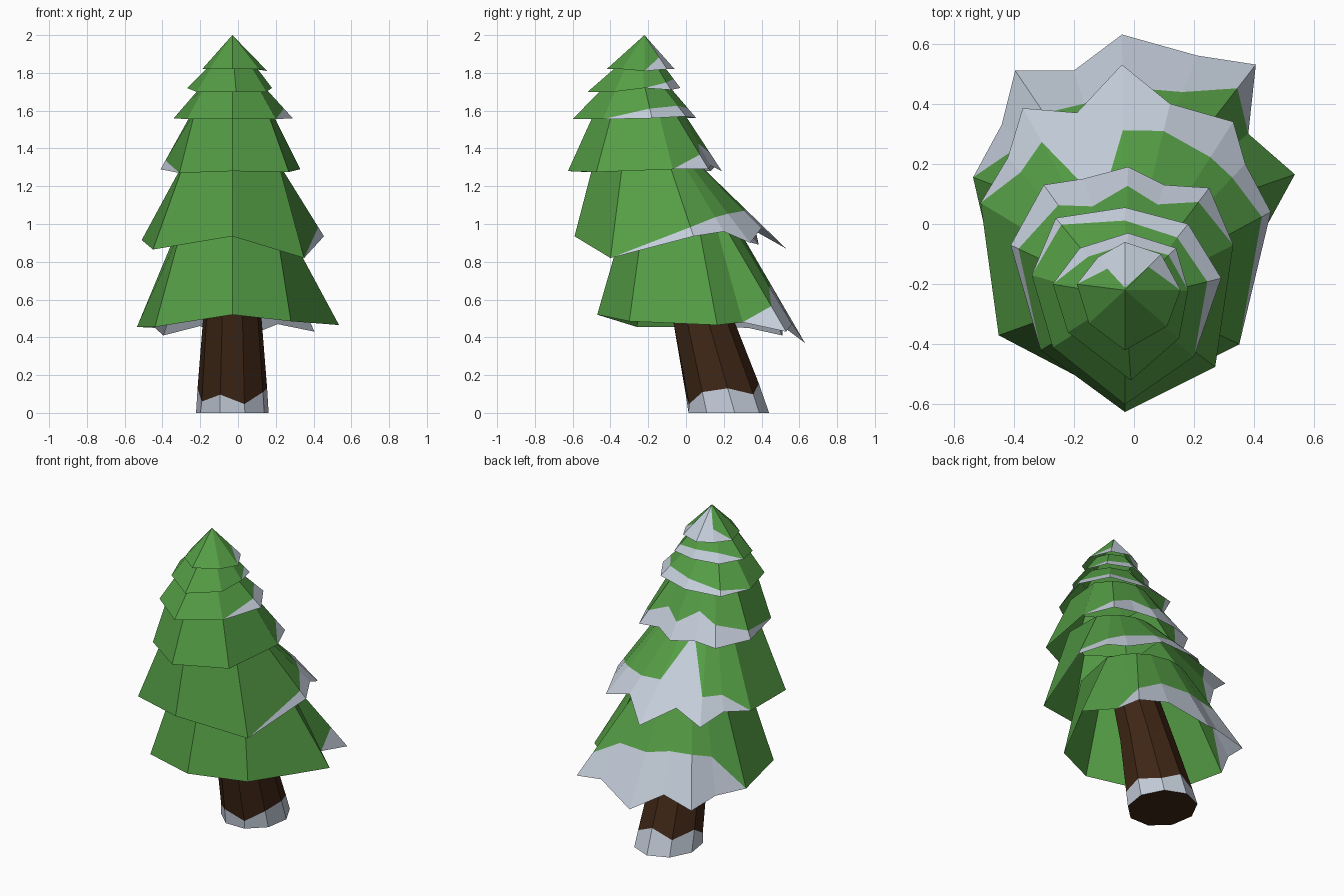
import bpy
import math


def material(name, color):
    m = bpy.data.materials.new(name)
    m.diffuse_color = (*color, 1)
    return m


GREEN = material("needles", (0.09, 0.34, 0.06))
SNOW = material("snow", (0.56, 0.62, 0.71))
BARK = material("bark", (0.05, 0.02, 0.008))


def make(name, verts, faces, slots, mats):
    me = bpy.data.meshes.new(name)
    me.from_pydata(verts, [], faces)
    for m in mats:
        me.materials.append(m)
    for p, s in zip(me.polygons, slots):
        p.material_index = s
    ob = bpy.data.objects.new(name, me)
    bpy.context.collection.objects.link(ob)
    return ob


# Branch skirt: ragged rim (x, y, z, snow fraction) rising to a narrower ring
def skirt(name, rim, cy, ztop, r):
    cx, n = -0.03, len(rim)
    verts, faces, slots = [], [], []
    low, mid, top = [], [], []
    if r == 0:
        verts.append((cx, cy, ztop))
    for x, y, z, f in rim:
        a = math.atan2(y - cy, x - cx)
        t = (cx + r * math.cos(a), cy + r * math.sin(a), ztop)
        low.append(len(verts))
        verts.append((x, y, z))
        mid.append(low[-1])
        if f > 0:
            mid[-1] = len(verts)
            verts.append(tuple(p + (q - p) * f for p, q in zip((x, y, z), t)))
        top.append(0 if r == 0 else len(verts))
        if r:
            verts.append(t)
    for i in range(n):
        j = (i + 1) % n
        for a, b, s in ((low, mid, 1), (mid, top, 0)):
            face = list(dict.fromkeys((a[i], a[j], b[j], b[i])))
            if len(face) > 2:
                faces.append(face)
                slots.append(s)
    return make(name, verts, faces, slots, (GREEN, SNOW))


# Six skirts, rims listed counter-clockwise from the front
skirt("branches_1", [
    (-.03, -.47, .52, 0), (.28, -.30, .485, 0), (.535, .165, .465, 0),
    (.38, .30, .48, 0), (.405, .53, .43, .25), (.21, .56, .47, .4),
    (-.04, .63, .37, .5), (-.2, .51, .46, .45), (-.395, .51, .41, .5),
    (-.44, .33, .45, .4), (-.535, .155, .455, 0), (-.44, -.26, .455, 0)],
    -.03, .97, .31)
skirt("branches_2", [
    (-.03, -.59, .935, 0), (.35, -.40, .82, 0), (.455, .04, .935, .12),
    (.37, .2, .96, .2), (.33, .34, .90, .35), (.12, .40, .98, .25),
    (-.04, .53, .87, .45), (-.19, .37, .96, .9), (-.37, .385, .89, .3),
    (-.42, .22, .94, .2), (-.51, .07, .915, 0), (-.45, -.37, .865, 0)],
    -.22, 1.34, .265)
skirt("branches_3", [
    (-.03, -.625, 1.28, 0), (.27, -.475, 1.275, 0), (.33, -.07, 1.29, 0),
    (.25, .12, 1.29, .25), (.1, .13, 1.31, .4), (-.02, .19, 1.28, .3),
    (-.17, .15, 1.30, .5), (-.30, .13, 1.28, .35), (-.41, -.07, 1.29, .15),
    (-.31, -.42, 1.27, 0)], -.25, 1.6, .23)
skirt("branches_4", [
    (-.03, -.60, 1.555, 0), (.2, -.44, 1.555, 0), (.29, -.18, 1.56, .3),
    (.18, 0, 1.57, .35), (-.03, .055, 1.56, .3), (-.26, .02, 1.56, .15),
    (-.34, -.17, 1.56, 0), (-.27, -.41, 1.555, 0)], -.26, 1.73, .17)
skirt("branches_5", [
    (-.01, -.52, 1.70, 0), (.15, -.38, 1.70, 0), (.18, -.22, 1.72, 0),
    (.14, -.08, 1.71, .3), (-.02, -.03, 1.72, .4), (-.18, -.08, 1.71, .4),
    (-.27, -.2, 1.72, 0), (-.22, -.36, 1.70, 0)], -.24, 1.84, .12)
skirt("treetop", [
    (-.03, -.42, 1.82, 0), (.11, -.34, 1.82, 0), (.155, -.22, 1.81, 0),
    (.09, -.10, 1.82, .35), (-.03, -.06, 1.82, .95), (-.12, -.11, 1.82, .35),
    (-.19, -.2, 1.82, 0), (-.15, -.33, 1.82, 0)], -.22, 2.0, 0)

# Leaning trunk with a ragged snow collar at the foot
N = 9
rings = [(.22, 0, .195, .22), (.195, .1, .187, .21),
         (.085, .5, .157, .165), (-.06, .95, .13, .13)]
tv = []
for k, (cy, z, rx, ry) in enumerate(rings):
    for i in range(N):
        a = math.tau * (i + .25) / N
        s = math.sin(a)
        dz = (.03 * s + .025 * (-1) ** i) if k == 1 else 0
        tv.append((-.03 + rx * math.cos(a), cy + ry * s - .35 * dz, z + dz))
tf, ts = [], []
for k in range(3):
    for i in range(N):
        j = (i + 1) % N
        tf.append((k * N + i, k * N + j, (k + 1) * N + j, (k + 1) * N + i))
        ts.append(1 if k == 0 else 0)
tf += [tuple(range(N))[::-1], tuple(range(3 * N, 4 * N))]
ts += [0, 0]
make("trunk", tv, tf, ts, (BARK, SNOW))
